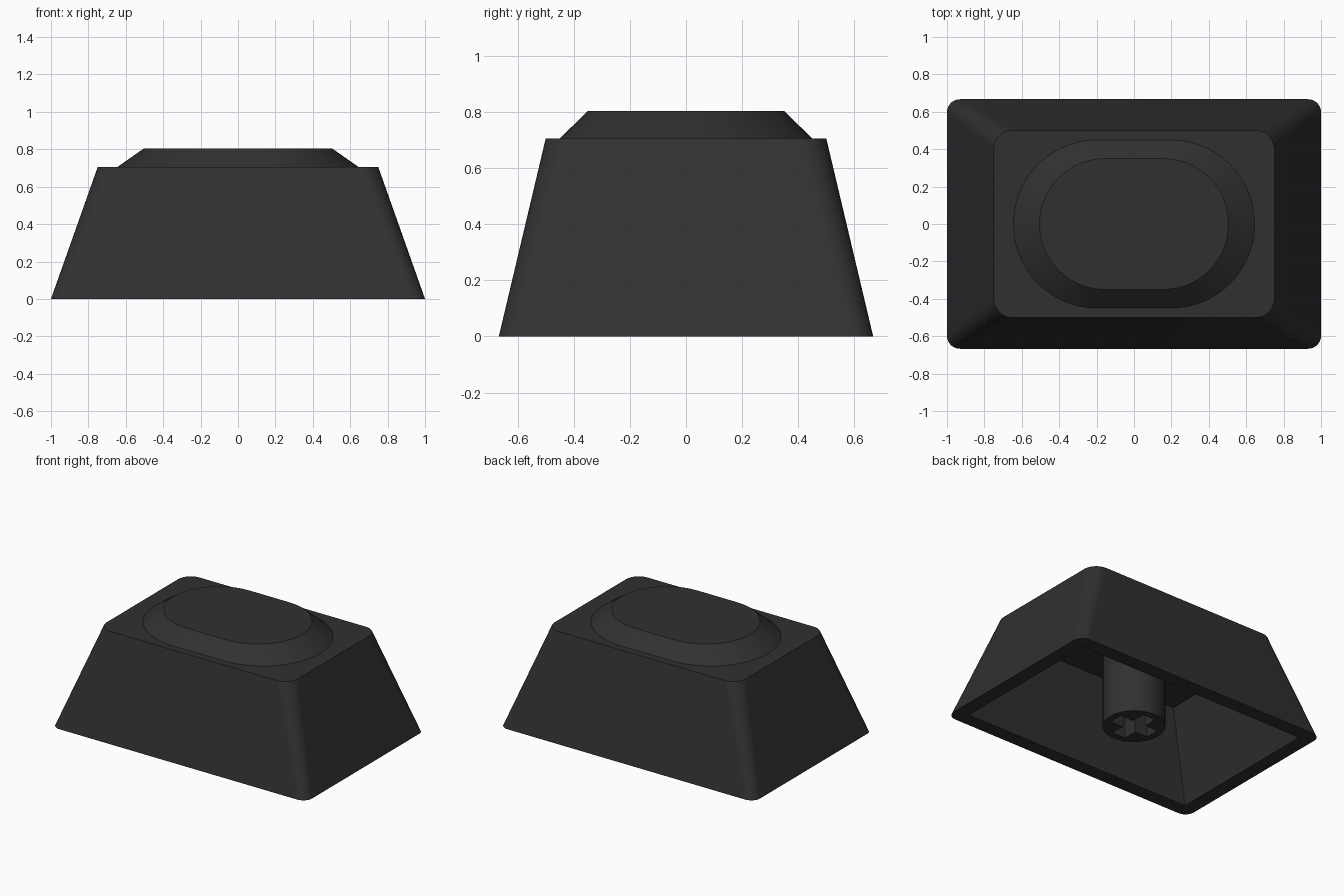
import bpy, bmesh, math

if "Cube" in bpy.data.objects:
    bpy.data.objects.remove(bpy.data.objects["Cube"])

charcoal = bpy.data.materials.new("charcoal plastic")
charcoal.diffuse_color = (0.03, 0.03, 0.03, 1)
charcoal.use_nodes = True
charcoal.node_tree.nodes["Principled BSDF"].inputs["Base Color"].default_value = charcoal.diffuse_color


def rounded_ring(hx, hy, r, z, seg=14):
    """Rounded rectangle outline, counter-clockwise from the +x +y corner."""
    pts = []
    for i, (sx, sy) in enumerate([(1, 1), (-1, 1), (-1, -1), (1, -1)]):
        for k in range(seg + 1):
            a = math.pi / 2 * (i + k / seg)
            pts.append((sx * (hx - r) + r * math.cos(a),
                        sy * (hy - r) + r * math.sin(a), z))
    return pts


def loft(name, rings):
    """Skin a stack of matching outlines and cap both ends."""
    bm = bmesh.new()
    loops = [[bm.verts.new(p) for p in ring] for ring in rings]
    n = len(loops[0])
    for a, b in zip(loops, loops[1:]):
        for i in range(n):
            j = (i + 1) % n
            bm.faces.new((a[i], a[j], b[j], b[i]))
    bm.faces.new(loops[0][::-1])
    bm.faces.new(loops[-1])
    bmesh.ops.recalc_face_normals(bm, faces=bm.faces)
    mesh = bpy.data.meshes.new(name)
    bm.to_mesh(mesh)
    bm.free()
    mesh.materials.append(charcoal)
    ob = bpy.data.objects.new(name, mesh)
    bpy.context.collection.objects.link(ob)
    return ob


def smooth(ob, degrees):
    bpy.ops.object.select_all(action='DESELECT')
    ob.select_set(True)
    bpy.context.view_layer.objects.active = ob
    bpy.ops.object.shade_smooth_by_angle(angle=math.radians(degrees))


# Hollow cap: ceiling, inner wall, rim, outer wall, shoulder, raised oval
cap = loft("cap_shell", [
    rounded_ring(0.68, 0.42, 0.004, 0.575),
    rounded_ring(0.90, 0.567, 0.004, 0.0),
    rounded_ring(1.00, 0.667, 0.07, 0.0),
    rounded_ring(0.75, 0.50, 0.10, 0.705),
    rounded_ring(0.645, 0.45, 0.449, 0.705),
    rounded_ring(0.505, 0.35, 0.349, 0.803),
])
smooth(cap, 25)

# Round stem under the ceiling
stem = loft("stem", [rounded_ring(0.2, 0.2, 0.1999, z, 12) for z in (0.0, 0.60)])

# Cross-shaped socket cut into the stem
L, w = 0.15, 0.05
cross = [(L, w), (w, w), (w, L), (-w, L), (-w, w), (-L, w),
         (-L, -w), (-w, -w), (-w, -L), (w, -L), (w, -w), (L, -w)]
cutter = loft("socket_cutter", [[(x, y, z) for x, y in cross] for z in (-0.1, 0.35)])
cutter.hide_render = True
cutter.hide_viewport = True

cut = stem.modifiers.new("socket", 'BOOLEAN')
cut.operation = 'DIFFERENCE'
cut.solver = 'EXACT'
cut.object = cutter
smooth(stem, 30)
